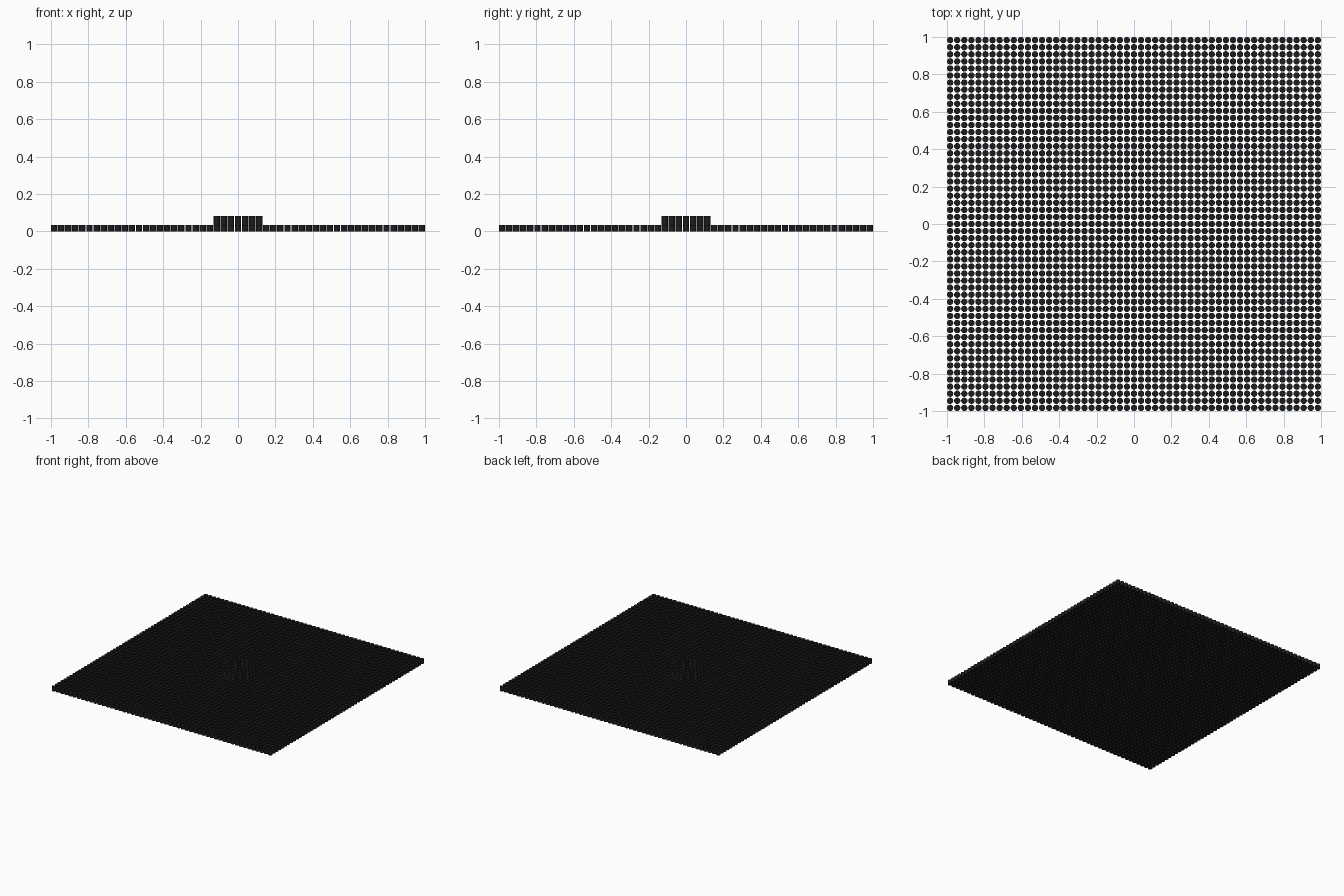
import bpy
import bmesh
from math import hypot
from mathutils import Matrix

COUNT = 53            # pins per side
DIAMETER = 0.034
PITCH = (2 - DIAMETER) / (COUNT - 1)
LOW, HIGH = 0.035, 0.083
SIDES = 16

cube = bpy.data.objects.get("Cube")
if cube:
    bpy.data.objects.remove(cube, do_unlink=True)

# Single near-black colour
black = bpy.data.materials.new("matte_black")
black.use_nodes = True
colour = (0.012, 0.012, 0.012, 1)
black.diffuse_color = colour
black.node_tree.nodes["Principled BSDF"].inputs["Base Color"].default_value = colour


def make_pins(name, spots, bottom, top):
    """One object holding an upright round pin at every (x, y) spot."""
    bm = bmesh.new()
    for x, y in spots:
        bmesh.ops.create_cone(
            bm, cap_ends=True, segments=SIDES, radius1=DIAMETER / 2,
            radius2=DIAMETER / 2, depth=top - bottom,
            matrix=Matrix.Translation((x, y, (top + bottom) / 2)))
    mesh = bpy.data.meshes.new(name)
    bm.to_mesh(mesh)
    bm.free()
    mesh.materials.append(black)
    obj = bpy.data.objects.new(name, mesh)
    bpy.context.collection.objects.link(obj)
    bpy.ops.object.select_all(action="DESELECT")
    obj.select_set(True)
    bpy.context.view_layer.objects.active = obj
    bpy.ops.object.shade_smooth_by_angle()
    return obj


# Square field of low pins, repeated from one corner pin
start = -PITCH * (COUNT - 1) / 2
field = make_pins("pin_field", [(start, start)], 0, LOW)
for axis in range(2):
    array = field.modifiers.new("repeat", "ARRAY")
    array.count = COUNT
    array.use_relative_offset = False
    array.use_constant_offset = True
    offset = [0, 0, 0]
    offset[axis] = PITCH
    array.constant_offset_displace = offset

# Small raised ring of taller pins at the centre
ring = [(i * PITCH, j * PITCH) for i in range(-3, 4) for j in range(-3, 4)
        if round(hypot(i, j)) == 3]
make_pins("raised_ring", ring, LOW, HIGH)
